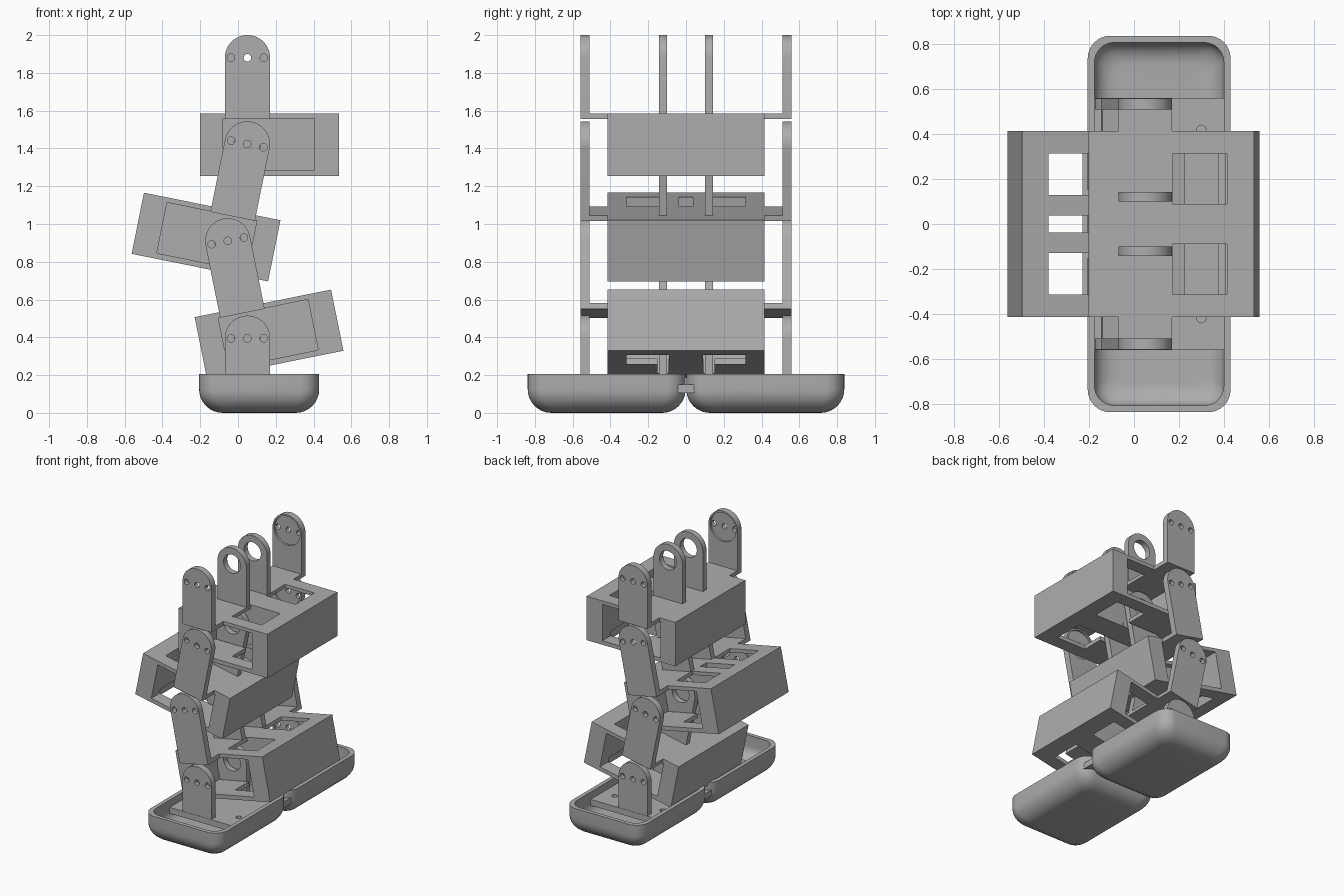
import bpy, bmesh, math
from mathutils import Vector

old = bpy.data.objects.get("Cube")
if old:
    bpy.data.objects.remove(old, do_unlink=True)

grey = bpy.data.materials.new("plain_grey")
grey.use_nodes = True
tone = (0.42, 0.42, 0.42, 1)
grey.diffuse_color = tone
grey.node_tree.nodes["Principled BSDF"].inputs["Base Color"].default_value = tone


def make(name, bm):
    bmesh.ops.recalc_face_normals(bm, faces=bm.faces)
    mesh = bpy.data.meshes.new(name)
    bm.to_mesh(mesh)
    bm.free()
    mesh.materials.append(grey)
    obj = bpy.data.objects.new(name, mesh)
    bpy.context.collection.objects.link(obj)
    return obj


def extruded(name, outline, y0, y1):
    """Prism from an x-z outline, running along y."""
    bm = bmesh.new()
    face = bm.faces.new([bm.verts.new((x, y0, z)) for x, z in outline])
    grown = bmesh.ops.extrude_face_region(bm, geom=[face])["geom"]
    moved = [v for v in grown if isinstance(v, bmesh.types.BMVert)]
    bmesh.ops.translate(bm, verts=moved, vec=(0, y1 - y0, 0))
    return make(name, bm)


def block(name, x0, x1, y0, y1, z0, z1):
    return extruded(name, [(x0, z0), (x1, z0), (x1, z1), (x0, z1)], y0, y1)


def disc(x, z, r, y0, y1):
    pts = [(x + r * math.cos(i * math.tau / 32), z + r * math.sin(i * math.tau / 32))
           for i in range(32)]
    return extruded("cutter", pts, y0, y1)


def select(obj):
    bpy.ops.object.select_all(action='DESELECT')
    obj.select_set(True)
    bpy.context.view_layer.objects.active = obj


def combine(obj, others, operation):
    """Apply a boolean with each helper, then discard the helper."""
    for other in others:
        other.hide_render = True
        mod = obj.modifiers.new("bool", 'BOOLEAN')
        mod.operation = operation
        mod.solver = 'EXACT'
        mod.object = other
        select(obj)
        bpy.ops.object.modifier_apply(modifier=mod.name)
        bpy.data.objects.remove(other, do_unlink=True)


def smooth(obj):
    select(obj)
    bpy.ops.object.shade_smooth_by_angle(angle=math.radians(30))


R = 0.12          # arm half width
INNER = (0.10, 0.143)
OUTER = (0.51, 0.558)


def arm(name, side, span, z0, top):
    """Round-topped lug: screw holes outside, bearing hole inside."""
    outline = [(-R, z0), (R, z0)] + [
        (R * math.cos(i * math.pi / 24), top + R * math.sin(i * math.pi / 24))
        for i in range(25)]
    y0, y1 = sorted(side * v for v in span)
    obj = extruded(name, outline, y0, y1)
    if span is OUTER:
        cutters = [disc(x, top, 0.02, y0 - 0.1, y1 + 0.1) for x in (-0.087, 0, 0.087)]
        a, b = sorted((side * 0.4, side * (span[0] + 0.015)))
        cutters.append(disc(0, top, 0.108, a, b))
    else:
        cutters = [disc(0, top, 0.07, y0 - 0.1, y1 + 0.1)]
    combine(obj, cutters, 'DIFFERENCE')
    smooth(obj)
    return obj


def arms(prefix, z_outer, z_inner, top):
    parts = []
    for label, side in (("back", 1), ("front", -1)):
        parts.append(arm(f"{prefix}_{label}_outer_arm", side, OUTER, z_outer, top))
        parts.append(arm(f"{prefix}_{label}_inner_arm", side, INNER, z_inner, top))
    return parts


def link(prefix, pivot, tilt, turn, top, cable_slot):
    """Housing centred on its pivot with four arms above it."""
    body = block(prefix + "_housing", -0.252, 0.485, -0.415, 0.415, -0.165, 0.165)
    cuts = []
    for s in (1, -1):
        def box(x0, x1, ya, yb, z0, z1):
            ya, yb = sorted((s * ya, s * yb))
            return block("cutter", x0, x1, ya, yb, z0, z1)
        top_start = 0.13 if cable_slot else 0.09
        cuts += [box(-0.13, 0.355, 0.09, 0.5, -0.135, 0.138),      # motor pocket
                 box(0.122, 0.365, top_start, 0.315, 0.1, 0.3),    # top window
                 box(0.122, 0.365, top_start, 0.315, -0.3, -0.1),  # bottom window
                 box(-0.128, 0.2, 0.092, 0.152, -0.3, -0.1)]       # arm slot
    if cable_slot:
        cuts.append(block("cutter", 0.122, 0.365, -0.037, 0.037, -0.3, 0.3))
    combine(body, cuts, 'DIFFERENCE')
    parts = [body] + arms(prefix, 0.135, 0.16, top)
    for label, s in (("back", 1), ("front", -1)):
        y0, y1 = sorted((s * 0.413, s * 0.52))
        parts.append(block(f"{prefix}_{label}_flange", -R, R, y0, y1, 0.135, 0.165))
    for p in parts:
        p.location = pivot
        p.rotation_euler = (0, math.radians(tilt), math.radians(turn))


link("lower", (0.05, 0, 0.395), -11.4, 0, 0.526, False)
link("middle", (-0.055, 0, 0.908), -11.4, 180, 0.526, True)
link("upper", (0.05, 0, 1.42), 0, 0, 0.46, False)

# Foot trays: stacked rounded-rectangle rings, outside then inside
CX, HX, HY = 0.112, 0.318, 0.418


def ring(bm, cy, inset, z):
    radius = 0.1 - min(inset, 0.12) * 0.4
    verts = []
    for sx, sy, start in ((1, 1, 0), (-1, 1, 90), (-1, -1, 180), (1, -1, 270)):
        for i in range(9):
            a = math.radians(start + i * 90 / 8)
            verts.append(bm.verts.new((
                CX + sx * (HX - inset - radius) + radius * math.cos(a),
                cy + sy * (HY - inset - radius) + radius * math.sin(a), z)))
    return verts


def bowl(inset, depth, low, high):
    steps = [(inset, high)]
    for i in range(9):
        a = i * math.pi / 16
        steps.append((inset + depth * (1 - math.cos(a)),
                      low + (0.125 - low) * (1 - math.sin(a))))
    return steps


def tray(name, cy):
    bm = bmesh.new()
    outside, inside = bowl(0, 0.125, 0, 0.205), bowl(0.03, 0.1, 0.04, 0.205)
    rings = [ring(bm, cy, i, z) for i, z in outside[::-1] + inside]
    for a, b in zip(rings, rings[1:]):
        for i in range(len(a)):
            j = (i + 1) % len(a)
            bm.faces.new((a[i], a[j], b[j], b[i]))
    bm.faces.new(rings[0])
    bm.faces.new(rings[-1])
    smooth(make(name, bm))


tray("back_tray", 0.42)
tray("front_tray", -0.42)

# Foot plate bridging the trays, with screw holes
plate = block("foot_plate", -0.185, 0.41, -0.56, 0.56, 0.105, 0.15)
holes = []
for x in (-0.1, 0.3):
    for y in (-0.42, 0.42):
        bm = bmesh.new()
        bmesh.ops.create_cone(bm, cap_ends=True, segments=24, radius1=0.02,
                              radius2=0.02, depth=0.3)
        bmesh.ops.translate(bm, verts=bm.verts, vec=Vector((x, y, 0.13)))
        holes.append(make("cutter", bm))
combine(plate, holes, 'DIFFERENCE')

for part in arms("foot", 0.13, 0.13, 0.395):
    part.location.x = 0.05
